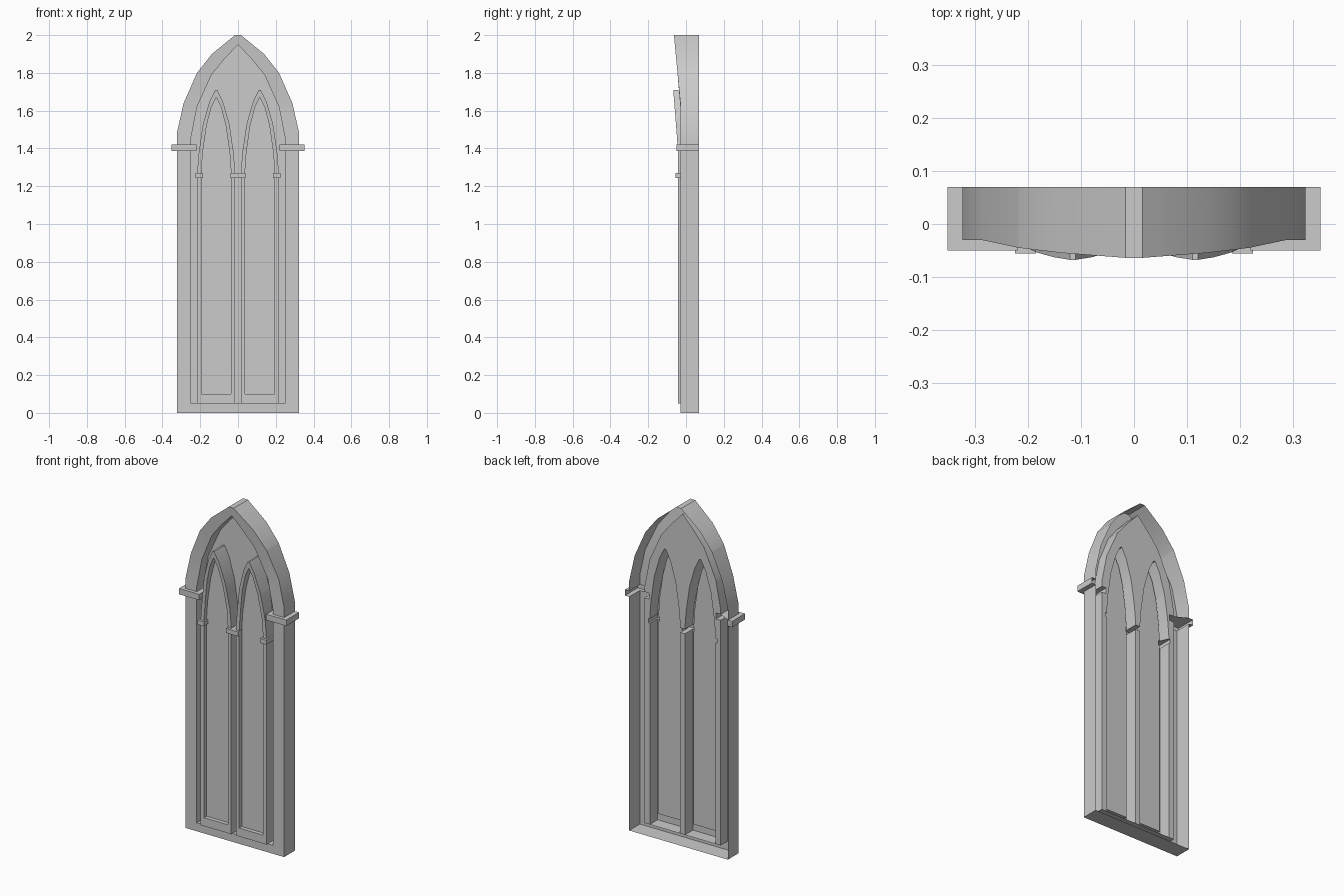
import bpy
import bmesh
from math import radians

cube = bpy.data.objects.get("Cube")
if cube:
    bpy.data.objects.remove(cube, do_unlink=True)

stone = bpy.data.materials.new("grey_stone")
stone.use_nodes = True
GREY = (0.6, 0.6, 0.6, 1)
stone.diffuse_color = GREY
stone.node_tree.nodes["Principled BSDF"].inputs["Base Color"].default_value = GREY

# Depths: open back edge, recessed surround, lancet panes, front faces
BACK, SURROUND, PANE = 0.07, 0.032, -0.018
FRAME_Y, LANCET_Y = -0.03, -0.042
# Height bands of the capitals and the x ranges they occupy
FRAME_BAND, LANCET_BAND = (1.386, 1.421), (1.243, 1.27)
NOTCHES = [(0.22, 0.36, FRAME_BAND), (-0.36, -0.22, FRAME_BAND),
           (0.185, 0.225, LANCET_BAND), (-0.225, -0.185, LANCET_BAND),
           (-0.04, 0.04, LANCET_BAND)]


def finish(name, bm):
    bmesh.ops.remove_doubles(bm, verts=bm.verts, dist=1e-5)
    bm.normal_update()
    mesh = bpy.data.meshes.new(name)
    bm.to_mesh(mesh)
    bm.free()
    mesh.materials.append(stone)
    obj = bpy.data.objects.new(name, mesh)
    bpy.context.collection.objects.link(obj)
    bpy.ops.object.select_all(action='DESELECT')
    obj.select_set(True)
    bpy.context.view_layer.objects.active = obj
    bpy.ops.object.shade_smooth_by_angle(angle=radians(30))


def cut_notches(bm):
    """Open the walls where a hollow capital swells out of them."""
    for x0, x1, (z0, z1) in NOTCHES:
        for co, no in (((x0, 0, 0), (1, 0, 0)), ((x1, 0, 0), (1, 0, 0)),
                       ((0, 0, z0), (0, 0, 1)), ((0, 0, z1), (0, 0, 1))):
            bmesh.ops.bisect_plane(bm, geom=bm.verts[:] + bm.edges[:] + bm.faces[:],
                                   plane_co=co, plane_no=no)
        gone = []
        for f in bm.faces:
            c = f.calc_center_median()
            if x0 < c.x < x1 and z0 < c.z < z1:
                gone.append(f)
        bmesh.ops.delete(bm, geom=gone, context='FACES')


def outline(half, cx=0):
    """Mirror a right-hand half profile into a counter-clockwise outline."""
    return [(cx + x, z) for x, z in half] + [(cx - x, z) for x, z in reversed(half)]


def moulding(name, outer, inner, front, outer_back, inner_back):
    """Open-backed frame: outer wall, front face and inner reveal."""
    bm = bmesh.new()
    rails = [
        [bm.verts.new((x, outer_back, z)) for x, z in outer],
        [bm.verts.new((x, front(z), z)) for x, z in outer],
        [bm.verts.new((x, front(z), z)) for x, z in inner],
        [bm.verts.new((x, inner_back, z)) for x, z in inner],
    ]
    n = len(outer)
    for a, b in zip(rails, rails[1:]):
        for i in range(n):
            j = (i + 1) % n
            bm.faces.new((a[i], a[j], b[j], b[i]))
    bmesh.ops.remove_doubles(bm, verts=bm.verts, dist=1e-5)
    cut_notches(bm)
    finish(name, bm)


def panel(name, points, y):
    bm = bmesh.new()
    face = bm.faces.new([bm.verts.new((x, y, z)) for x, z in points])
    face.normal_update()
    if face.normal.y > 0:
        face.normal_flip()
    bmesh.ops.triangulate(bm, faces=bm.faces[:])
    cut_notches(bm)
    finish(name, bm)


def capital(name, swell, core, band, s=1):
    """Hollow band: outer walls along swell, ledges between swell and core."""
    bm = bmesh.new()
    low, high = [[bm.verts.new((s * x, y, z)) for x, y in swell + core] for z in band]
    for i in range(len(swell) - 1):
        bm.faces.new((low[i], low[i + 1], high[i + 1], high[i]))
    bm.faces.new(low[::-1])
    bm.faces.new(high)
    if s > 0:
        bmesh.ops.reverse_faces(bm, faces=bm.faces[:])
    bmesh.ops.triangulate(bm, faces=[f for f in bm.faces if len(f.verts) > 4])
    finish(name, bm)


# Main pointed frame, leaning forward towards its apex
frame_outer = outline([(0.324, 0), (0.324, 1.48), (0.288, 1.64), (0.217, 1.80), (0.138, 1.90), (0.016, 2.0)])
frame_inner = outline([(0.25, 0.05), (0.25, 1.45), (0.217, 1.62), (0.14, 1.79), (0.075, 1.87), (0, 1.95)])
moulding("main_frame", frame_outer, frame_inner,
         lambda z: FRAME_Y - max(0, z - 1.64) * 0.094, BACK, SURROUND)

# Twin lancets with glazing panels
lancet_outer = [(0.1, 0.05), (0.1, 1.28), (0.092, 1.38), (0.07, 1.53), (0.035, 1.65), (0.005, 1.71)]
lancet_inner = [(0.078, 0.10), (0.078, 1.28), (0.071, 1.38), (0.051, 1.52), (0.025, 1.62), (0, 1.67)]
CX = 0.1155
for side, cx in (("right", -CX), ("left", CX)):
    moulding(side + "_lancet_frame", outline(lancet_outer, cx), outline(lancet_inner, cx),
             lambda z: LANCET_Y - max(0, z - 1.39) * 0.08, SURROUND, PANE)
    pane = outline(lancet_inner, cx)
    pane.pop(len(lancet_inner))           # the two halves share one apex point
    panel(side + "_lancet_pane", pane, PANE)

# Recessed panel surrounding the lancets
surround = frame_inner[:]
surround.pop(len(frame_inner) // 2)
for cx in (-CX, CX):
    surround += reversed(outline(lancet_outer, cx))
panel("surround_panel", surround, SURROUND)

# Capitals at the springing of the arches
for side, s in (("right", -1), ("left", 1)):
    capital(side + "_frame_capital",
            [(0.352, BACK), (0.352, -0.05), (0.22, -0.05), (0.22, SURROUND)],
            [(0.25, SURROUND), (0.25, FRAME_Y), (0.324, FRAME_Y), (0.324, BACK)],
            FRAME_BAND, s)
    capital(side + "_lancet_capital",
            [(0.225, SURROUND), (0.225, -0.056), (0.185, -0.056), (0.185, PANE)],
            [(0.1935, PANE), (0.1935, LANCET_Y), (0.2155, LANCET_Y), (0.2155, SURROUND)],
            LANCET_BAND, s)
half_core = [(0.0375, PANE), (0.0375, LANCET_Y), (0.0155, LANCET_Y), (0.0155, SURROUND)]
capital("centre_capital",
        [(0.04, PANE), (0.04, -0.056), (-0.04, -0.056), (-0.04, PANE)],
        [(-x, y) for x, y in half_core] + half_core[::-1], LANCET_BAND)
